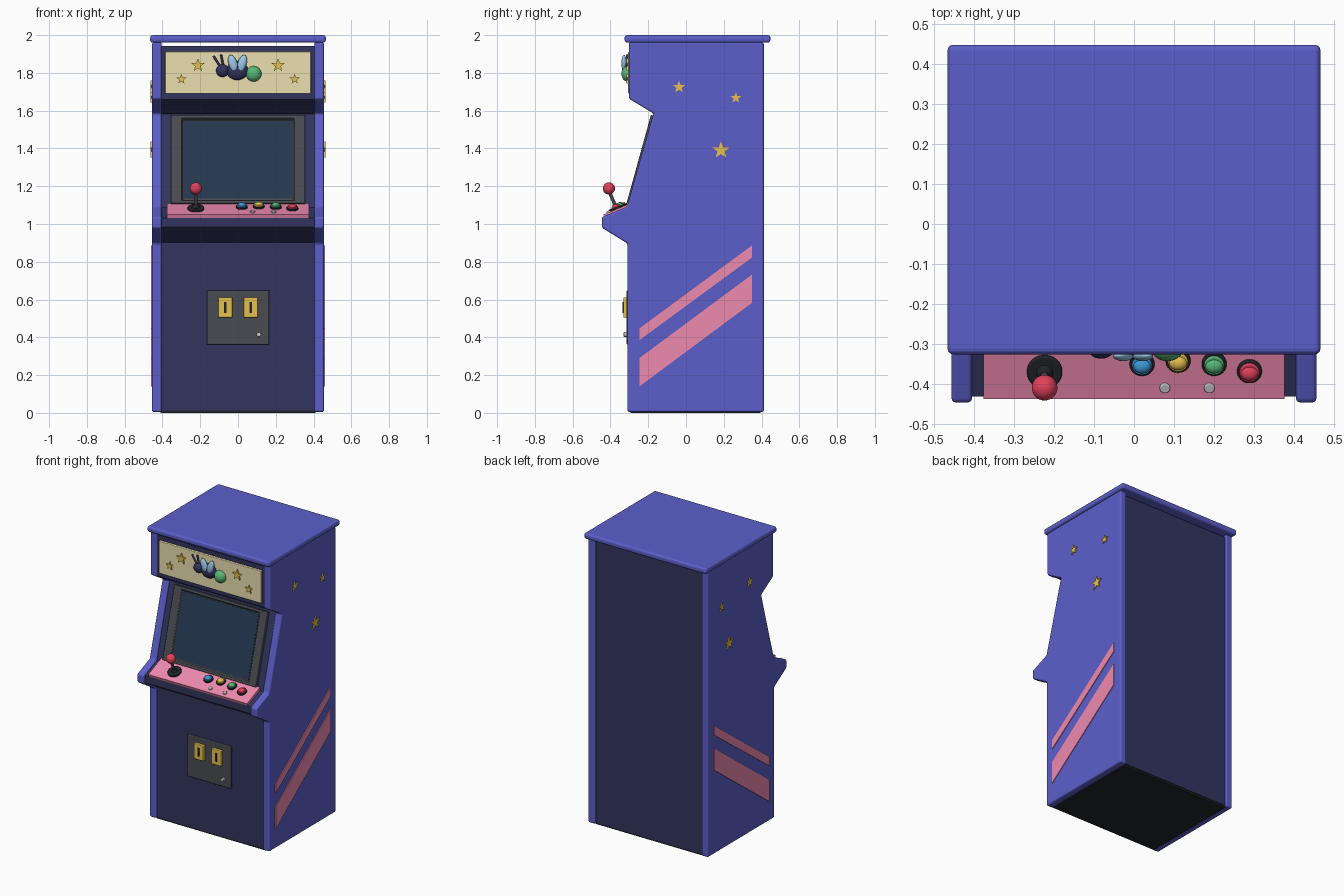
import bpy, bmesh, math
from mathutils import Vector, Matrix

if "Cube" in bpy.data.objects:
    bpy.data.objects.remove(bpy.data.objects["Cube"])

def mat(name, hexcol):
    m = bpy.data.materials.new(name)
    c = [int(hexcol[i:i + 2], 16) / 255 for i in (0, 2, 4)]
    m.diffuse_color = [((v + 0.055) / 1.055) ** 2.4 if v > 0.04 else v / 12.92 for v in c] + [1]
    m.use_nodes = True
    m.node_tree.nodes["Principled BSDF"].inputs["Base Color"].default_value = m.diffuse_color
    return m

BLUE, NAVY, PINK = mat("blue", "5C5FCA"), mat("navy", "32355F"), mat("pink", "EE8AAE")
GOLD, CREAM, BLACK = mat("gold", "E6C14C"), mat("cream", "EBDFB0"), mat("black", "222428")
GREY, GLASS, RED = mat("dark_grey", "4A4C52"), mat("glass", "24384F"), mat("red", "E2415A")
SKY, GREEN, SILVER = mat("sky", "3F9BDC"), mat("green", "58B878"), mat("silver", "C4C6C4")
WING = mat("wing", "9CC8E8")

def finish(ob, m, bevel=0, smooth=False):
    ob.data.materials.append(m)
    if bevel:
        b = ob.modifiers.new("bevel", 'BEVEL')
        b.width, b.segments, b.limit_method = bevel, 3, 'ANGLE'
    if smooth:
        bpy.ops.object.select_all(action='DESELECT')
        ob.select_set(True)
        bpy.context.view_layer.objects.active = ob
        bpy.ops.object.shade_smooth_by_angle(angle=math.radians(40))
    return ob

def from_bm(name, bm):
    bmesh.ops.recalc_face_normals(bm, faces=bm.faces)
    me = bpy.data.meshes.new(name)
    bm.to_mesh(me)
    bm.free()
    ob = bpy.data.objects.new(name, me)
    bpy.context.collection.objects.link(ob)
    return ob

def prism(name, pts, a, b, m, axis='X', bevel=0):
    """Extrude a (y,z) outline along x, or an (x,z) outline along y."""
    bm = bmesh.new()
    put = (lambda p, d: (d, p[0], p[1])) if axis == 'X' else (lambda p, d: (p[0], d, p[1]))
    f = bm.faces.new([bm.verts.new(put(p, a)) for p in pts])
    r = bmesh.ops.extrude_face_region(bm, geom=[f])
    d = Vector(put((0, 0), b - a))
    bmesh.ops.translate(bm, vec=d, verts=[v for v in r['geom'] if isinstance(v, bmesh.types.BMVert)])
    return finish(from_bm(name, bm), m, bevel)

def box(name, lo, hi, m, bevel=0):
    return prism(name, [(lo[1], lo[2]), (hi[1], lo[2]), (hi[1], hi[2]), (lo[1], hi[2])], lo[0], hi[0], m, 'X', bevel)

def star(cx, cz, r):
    return [(cx + (r if i % 2 == 0 else r * 0.42) * math.sin(i * math.pi / 5),
             cz + (r if i % 2 == 0 else r * 0.42) * math.cos(i * math.pi / 5)) for i in range(10)]

def rod(name, p, q, r, m, bevel=0, r2=None):
    p, q = Vector(p), Vector(q)
    bm = bmesh.new()
    bmesh.ops.create_cone(bm, cap_ends=True, segments=32, radius1=r, radius2=r if r2 is None else r2, depth=(q - p).length)
    bm.transform(Matrix.Translation((p + q) / 2) @ (q - p).to_track_quat('Z', 'Y').to_matrix().to_4x4())
    return finish(from_bm(name, bm), m, bevel, True)

def ball(name, c, s, m, rot=0):
    bm = bmesh.new()
    bmesh.ops.create_uvsphere(bm, u_segments=32, v_segments=16, radius=1)
    bm.transform(Matrix.Translation(c) @ Matrix.Rotation(rot, 4, 'Y') @ Matrix.Diagonal((*s, 1)))
    return finish(from_bm(name, bm), m, 0, True)

# cabinet: side panels, inner body, top cap, base
side = [(-0.31, 0.005), (-0.31, 0.897), (-0.445, 0.98), (-0.445, 1.037), (-0.312, 1.092), (-0.172, 1.585),
        (-0.302, 1.663), (-0.302, 1.962), (0.412, 1.962), (0.412, 0.005)]
body = [(-0.30, 0.012), (-0.30, 0.903), (-0.43, 0.983), (-0.43, 1.032), (-0.30, 1.087), (-0.163, 1.583),
        (-0.29, 1.66), (-0.29, 1.943), (0.40, 1.943), (0.40, 0.012)]
prism("inner_body", body, -0.406, 0.406, NAVY)
box("top_cap", (-0.465, -0.325, 1.96), (0.465, 0.447, 2.0), BLUE, 0.014)
box("base_plate", (-0.41, -0.295, 0), (0.41, 0.395, 0.02), BLACK)

# side panels with stripes and stars
for s, n in ((-1, "left"), (1, "right")):
    prism(n + "_side_panel", side, s * 0.404, s * 0.455, BLUE, 'X', 0.01)
    for i, z in enumerate([(0.385, 0.447, 0.887, 0.823), (0.14, 0.29, 0.733, 0.583)]):
        prism(f"{n}_stripe_{i}", [(-0.247, z[0]), (-0.247, z[1]), (0.35, z[2]), (0.35, z[3])], s * 0.45, s * 0.46, PINK)
    for i, (y, z, r) in enumerate([(-0.037, 1.725, 0.034), (0.264, 1.668, 0.03), (0.185, 1.39, 0.047)]):
        prism(f"{n}_side_star_{i}", star(y, z, r), s * 0.45, s * 0.462, GOLD)

# marquee with stars and beetle
box("marquee", (-0.387, -0.306, 1.69), (0.387, -0.28, 1.912), CREAM, 0.004)
for s in (-1, 1):
    prism("marquee_star_large", star(s * 0.212, 1.84, 0.037), -0.316, -0.30, GOLD, 'Y')
    prism("marquee_star_small", star(s * 0.3, 1.766, 0.028), -0.316, -0.30, GOLD, 'Y')
ball("bug_thorax", (-0.004, -0.308, 1.812), (0.058, 0.03, 0.05), NAVY)
ball("bug_head", (-0.082, -0.308, 1.812), (0.034, 0.028, 0.034), NAVY)
ball("bug_tail", (0.083, -0.308, 1.795), (0.041, 0.034, 0.041), GREEN)
ball("bug_wing_left", (-0.027, -0.328, 1.85), (0.023, 0.014, 0.047), WING, -0.3)
ball("bug_wing_right", (0.022, -0.328, 1.85), (0.023, 0.014, 0.047), WING, 0.3)
rod("antenna_left", (-0.095, -0.312, 1.835), (-0.13, -0.312, 1.89), 0.006, NAVY)
rod("antenna_right", (-0.078, -0.312, 1.835), (-0.09, -0.312, 1.897), 0.006, NAVY)

# screen bezel with a stepped opening, and glass
tilt = Matrix.Translation((0, -0.231, 1.338)) @ Matrix.Rotation(-math.atan2(0.137, 0.496), 4, 'X')
bm = bmesh.new()
bmesh.ops.create_cube(bm, size=1, matrix=Matrix.Diagonal((0.71, 0.04, 0.486, 1)))
bm.faces.ensure_lookup_table()
front = min(bm.faces, key=lambda f: f.calc_center_median().y)
bmesh.ops.inset_region(bm, faces=[front], thickness=0.02)
for v in front.verts:
    v.co.x, v.co.z = math.copysign(0.298, v.co.x), math.copysign(0.225, v.co.z)
bmesh.ops.inset_region(bm, faces=[front], thickness=0.008, depth=-0.016)
bezel = finish(from_bm("screen_bezel", bm), GREY, 0.004)
glass = box("screen_glass", (-0.286, -0.007, -0.213), (0.286, 0.01, 0.213), GLASS)
bezel.matrix_world = glass.matrix_world = tilt

# control panel
slope = math.atan2(0.055, 0.13)
nrm = Vector((0, -math.sin(slope), math.cos(slope)))
def on_panel(x, y, h):
    return Vector((x, y, 1.05 + (y + 0.437) * math.tan(slope))) + nrm * h
prism("control_panel", [(-0.437, 1.05), (-0.43, 1.032), (-0.29, 1.09), (-0.297, 1.109)], -0.375, 0.375, PINK)

# joystick
rod("joystick_base", on_panel(-0.223, -0.367, -0.004), on_panel(-0.223, -0.367, 0.012), 0.044, BLACK, 0.004)
rod("joystick_boot", on_panel(-0.223, -0.367, 0.01), on_panel(-0.223, -0.367, 0.03), 0.022, BLACK, 0, 0.01)
rod("joystick_shaft", on_panel(-0.223, -0.367, 0), on_panel(-0.223, -0.367, 0.11), 0.009, GREY)
ball("joystick_ball", on_panel(-0.223, -0.363, 0.116), (0.032,) * 3, RED)

# buttons
for n, x, y, m in (("blue", 0.02, -0.348, SKY), ("yellow", 0.11, -0.34, GOLD),
                   ("green", 0.2, -0.348, GREEN), ("red", 0.288, -0.366, RED)):
    rod(n + "_button_collar", on_panel(x, y, -0.004), on_panel(x, y, 0.009), 0.031, BLACK, 0.003)
    rod(n + "_button", on_panel(x, y, 0), on_panel(x, y, 0.017), 0.025, m, 0.003)
    ball(n + "_button_dome", on_panel(x, y, 0.012), (0.023, 0.02, 0.015), m)
for x in (0.077, 0.188):
    rod("start_button", on_panel(x, -0.408, -0.004), on_panel(x, -0.408, 0.008), 0.013, SILVER, 0.003)

# coin door
box("coin_door", (-0.165, -0.315, 0.362), (0.165, -0.29, 0.648), GREY, 0.005)
for s in (-1, 1):
    box("coin_plate", (s * 0.067 - 0.037, -0.332, 0.505), (s * 0.067 + 0.037, -0.31, 0.612), GOLD, 0.004)
    box("coin_slot", (s * 0.067 - 0.006, -0.335, 0.53), (s * 0.067 + 0.006, -0.325, 0.588), BLACK)
rod("door_lock", (0.11, -0.31, 0.415), (0.11, -0.33, 0.415), 0.012, SILVER, 0.002)
